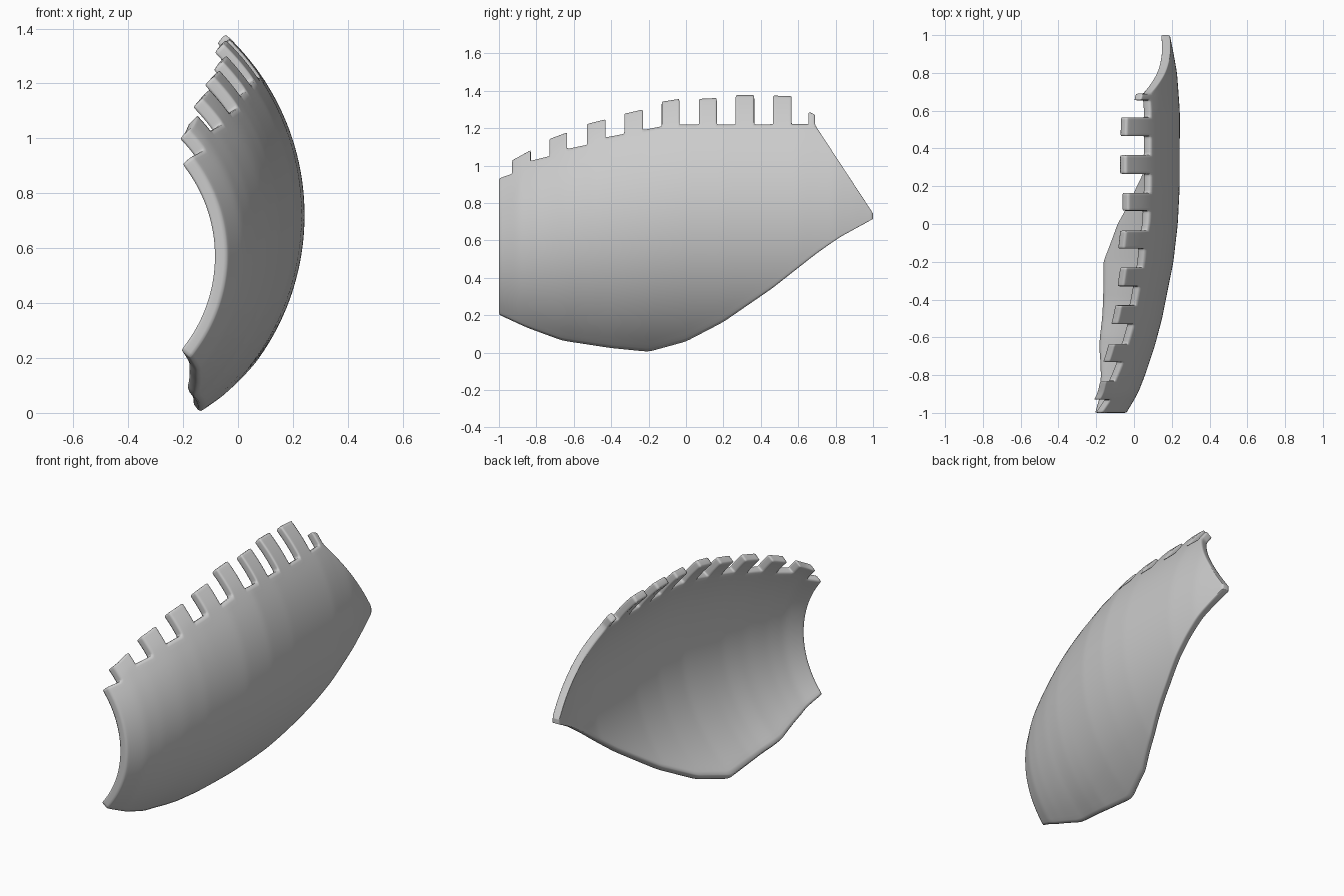
import bpy, bmesh
from math import sqrt, degrees

if "Cube" in bpy.data.objects:
    bpy.data.objects.remove(bpy.data.objects["Cube"])

THICK = 0.046
ROWS = 14


def interp(pts, v):
    """Piecewise linear lookup in a list of (position, value)."""
    if v <= pts[0][0]:
        return pts[0][1]
    for (a, fa), (b, fb) in zip(pts, pts[1:]):
        if v <= b:
            return fa + (fb - fa) * (v - a) / (b - a)
    return pts[-1][1]


# Outline of the shell, seen from the side
BOTTOM = [(-1, .20), (-.85, .13), (-.66, .06), (-.4, .02), (-.2, 0), (0, .055),
          (.2, .16), (.46, .34), (.7, .53), (.82, .615), (1, .715)]
TOP = [(-1, .935), (-.93, .96), (-.83, 1.03), (-.73, 1.055), (-.63, 1.095), (-.53, 1.115),
       (-.43, 1.155), (-.33, 1.175), (-.23, 1.195), (-.13, 1.215), (-.03, 1.225),
       (.655, 1.225), (.69, 1.22), (1, .745)]
# Curvature: bulge in x, arc centre height and arc radius along the length
BULGE = [(-1, -.04), (-.9, .02), (-.8, .06), (-.65, .11), (-.5, .15), (-.2, .21), (0, .233),
         (.2, .243), (.6, .243), (.8, .228), (.9, .21), (1, .19)]
CENTRE = [(-1, .57), (-.6, .65), (-.2, .7), (0, .72), (1, .72)]
RADIUS = [(-1, .58), (-.9, .66), (-.7, .75), (-.4, .85), (0, .9), (1, .9)]
# Teeth: start, end, height at start, height at end
TEETH = [(-.93, -.83, 1.03, 1.085), (-.73, -.635, 1.145, 1.18), (-.53, -.43, 1.225, 1.25),
         (-.33, -.23, 1.28, 1.303), (-.13, -.035, 1.345, 1.36), (.07, .165, 1.36, 1.365),
         (.265, .365, 1.38, 1.38), (.465, .565, 1.378, 1.375), (.655, .69, 1.29, 1.275)]

# Columns along y, aligned with the tooth sides
breaks = [-1.0] + [v for t in TEETH for v in t[:2]] + [.76, .83, .90, .96, 1.0]
cols = []
for a, b in zip(breaks, breaks[1:]):
    n = 1 if b - a < .05 else (2 if b - a < .08 else 3)
    cols += [a + (b - a) * i / n for i in range(n)]
cols.append(1.0)

bm = bmesh.new()
cache = {}


def vert(y, z, layer):
    """Point on the outer (0) or inner (1) curved surface."""
    key = (round(y, 4), round(z, 4), layer)
    if key not in cache:
        r = interp(RADIUS, y)
        zc = interp(CENTRE, y)
        d = z - zc
        c = sqrt(max(r * r - d * d, .01))
        x = interp(BULGE, y) - r + c
        if layer:
            x -= THICK * c / r
            z -= THICK * d / r
        cache[key] = bm.verts.new((x, y, z))
    return cache[key]


def patch(y0, y1, z00, z01, z10, z11):
    """Outer and inner quads for one cell."""
    ring = [(y0, z00), (y1, z10), (y1, z11), (y0, z01)]
    bm.faces.new([vert(y, z, 0) for y, z in ring])
    bm.faces.new([vert(y, z, 1) for y, z in reversed(ring)])


def body_z(y, i):
    lo, hi = interp(BOTTOM, y), interp(TOP, y)
    return lo + (hi - lo) * i / ROWS


for y0, y1 in zip(cols, cols[1:]):
    # Main plate
    for i in range(ROWS):
        patch(y0, y1, body_z(y0, i), body_z(y0, i + 1), body_z(y1, i), body_z(y1, i + 1))
    # Teeth along the upper edge
    for a, b, za, zb in TEETH:
        if a - .001 < y0 and y1 < b + .001:
            line = [(a, za), (b, zb)]
            g0, g1 = interp(TOP, y0), interp(TOP, y1)
            h0, h1 = interp(line, y0), interp(line, y1)
            for i in range(3):
                s, e = i / 3, (i + 1) / 3
                patch(y0, y1, g0 + (h0 - g0) * s, g0 + (h0 - g0) * e,
                      g1 + (h1 - g1) * s, g1 + (h1 - g1) * e)

# Rim joining outer and inner surfaces
partner = {}
for (y, z, layer), v in cache.items():
    if layer == 0:
        partner[v] = cache[(y, z, 1)]
rim = [e for e in bm.edges if e.is_boundary and e.verts[0] in partner]
for e in rim:
    a, b = e.verts
    bm.faces.new((a, b, partner[b], partner[a]))
bmesh.ops.recalc_face_normals(bm, faces=bm.faces)

# Slightly rounded rim
crease = bm.edges.layers.float.new("crease_edge")
for e in bm.edges:
    if degrees(e.calc_face_angle(0)) > 50:
        e[crease] = 0.45

mesh = bpy.data.meshes.new("curved_shell")
bm.to_mesh(mesh)
bm.free()
mesh.shade_smooth()
shell = bpy.data.objects.new("curved_toothed_shell", mesh)
bpy.context.collection.objects.link(shell)
sub = shell.modifiers.new("rounding", 'SUBSURF')
sub.levels = sub.render_levels = 2
